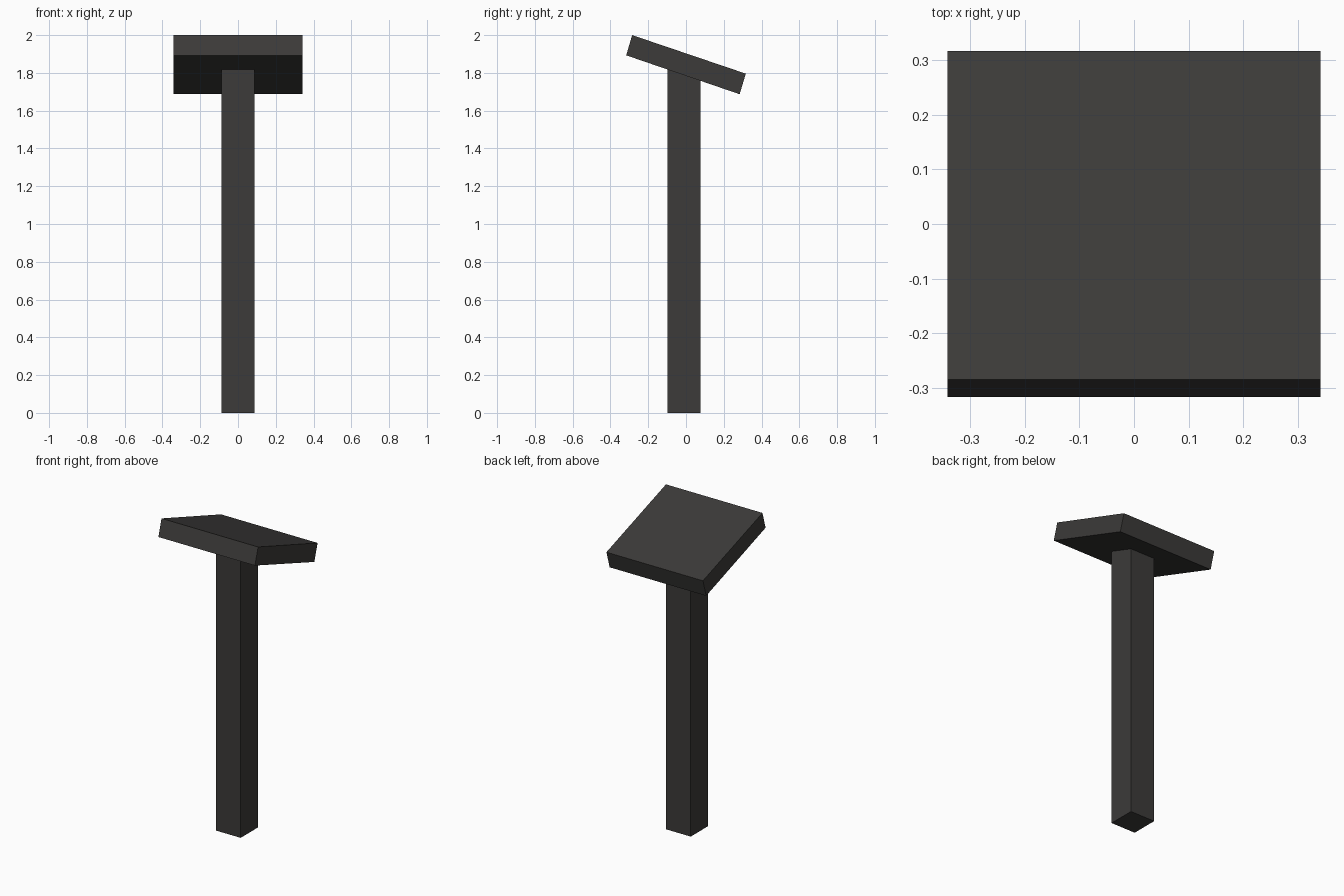
import bpy, bmesh

if "Cube" in bpy.data.objects:
    bpy.data.objects.remove(bpy.data.objects["Cube"])

dark = bpy.data.materials.new("dark_grey")
dark.diffuse_color = (0.045, 0.043, 0.041, 1)
dark.use_nodes = True
dark.node_tree.nodes["Principled BSDF"].inputs["Base Color"].default_value = dark.diffuse_color


def extrude_profile(name, profile, half_width):
    """Extrude a closed (y, z) profile symmetrically along x."""
    bm = bmesh.new()
    face = bm.faces.new([bm.verts.new((-half_width, y, z)) for y, z in profile])
    result = bmesh.ops.extrude_face_region(bm, geom=[face])
    moved = [g for g in result["geom"] if isinstance(g, bmesh.types.BMVert)]
    bmesh.ops.translate(bm, verts=moved, vec=(2 * half_width, 0, 0))
    bmesh.ops.recalc_face_normals(bm, faces=bm.faces)
    mesh = bpy.data.meshes.new(name)
    bm.to_mesh(mesh)
    bm.free()
    mesh.materials.append(dark)
    obj = bpy.data.objects.new(name, mesh)
    bpy.context.collection.objects.link(obj)
    return obj


# Square upright, its flat top buried in the slab
extrude_profile("post", [(-0.098, 0), (0.077, 0), (0.077, 1.832), (-0.098, 1.832)], 0.0875)

# Tilted slab, high at the front
extrude_profile("tilted_top", [(-0.3165, 1.893), (0.284, 1.687),
                               (0.3165, 1.796), (-0.285, 2.0)], 0.3415)
